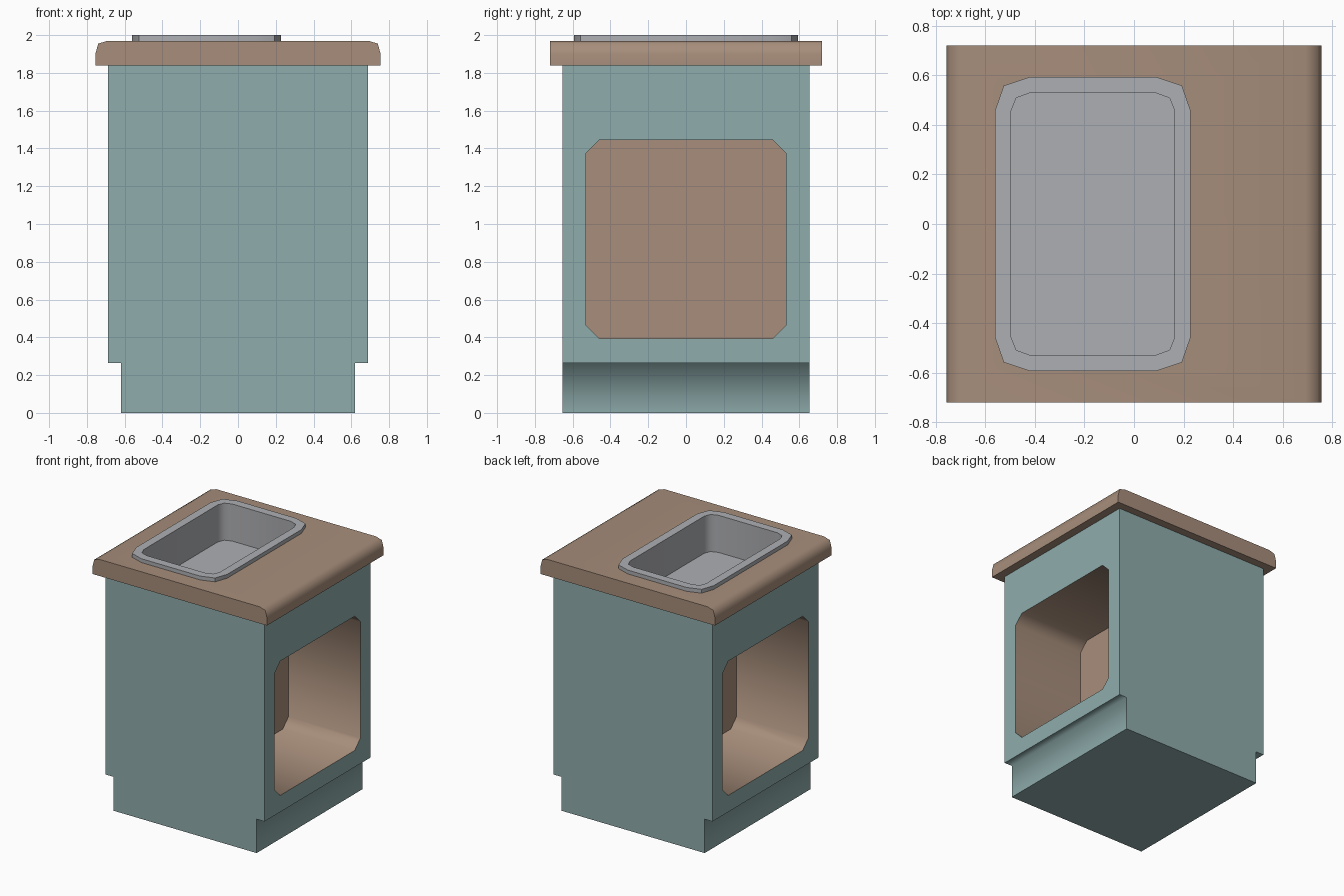
import bpy, bmesh, math

if "Cube" in bpy.data.objects:
    bpy.data.objects.remove(bpy.data.objects["Cube"])


def material(name, r, g, b):
    m = bpy.data.materials.new(name)
    m.use_nodes = True
    m.diffuse_color = (r, g, b, 1)
    m.node_tree.nodes["Principled BSDF"].inputs["Base Color"].default_value = (r, g, b, 1)
    return m


teal = material("teal paint", 0.275, 0.413, 0.413)
wood = material("warm wood", 0.386, 0.27, 0.198)
steel = material("sink grey", 0.423, 0.429, 0.451)


def cut_corners(a0, a1, b0, b1, corner):
    """Rectangle whose corners are replaced by inset points."""
    pts = []
    for a, b, sa, sb in ((a0, b0, 1, 1), (a1, b0, -1, 1), (a1, b1, -1, -1), (a0, b1, 1, -1)):
        order = corner if sa == sb else corner[::-1]
        pts += [(a + sa * da, b + sb * db) for da, db in order]
    return pts


def loft(name, loops, *mats):
    """Closed solid through matching loops, capped at both ends."""
    bm = bmesh.new()
    rings = [[bm.verts.new(p) for p in loop] for loop in loops]
    n = len(rings[0])
    for r, s in zip(rings, rings[1:]):
        for i in range(n):
            j = (i + 1) % n
            bm.faces.new((r[i], r[j], s[j], s[i]))
    bm.faces.new(rings[0])
    bm.faces.new(rings[-1])
    bmesh.ops.recalc_face_normals(bm, faces=bm.faces)
    me = bpy.data.meshes.new(name)
    bm.to_mesh(me)
    bm.free()
    for m in mats:
        me.materials.append(m)
    ob = bpy.data.objects.new(name, me)
    bpy.context.collection.objects.link(ob)
    return ob


def carve(ob, cutter):
    bpy.context.view_layer.objects.active = ob
    mod = ob.modifiers.new("carve", "BOOLEAN")
    mod.operation = "DIFFERENCE"
    mod.solver = "EXACT"
    mod.object = cutter
    bpy.ops.object.modifier_apply(modifier=mod.name)


def smooth(ob, degrees):
    bpy.ops.object.select_all(action="DESELECT")
    ob.select_set(True)
    bpy.context.view_layer.objects.active = ob
    bpy.ops.object.shade_smooth_by_angle(angle=math.radians(degrees))


def along_y(half, depth):
    """Mirrored x-z profile swept from front to back."""
    pts = half + [(-x, z) for x, z in reversed(half)]
    return [[(x, y, z) for x, z in pts] for y in (-depth, depth)]


# Cabinet body with recessed toe kicks, and the worktop with rounded side edges
cabinet = loft("cabinet", along_y([(0.62, 0), (0.62, 0.265), (0.688, 0.265), (0.688, 1.84)], 0.655),
               teal, wood)
worktop = loft("worktop", along_y([(0.755, 1.84), (0.755, 1.9), (0.74, 1.955), (0.69, 1.97)], 0.72),
               wood)

# Open cubby on each side, separated by a central divider
opening = cut_corners(-0.53, 0.53, 0.395, 1.445, [(0, 0.07), (0.07, 0)])
cutters = []
for side in (-1, 1):
    cutter = loft("cubby_cutter", [[(side * x, y, z) for y, z in opening] for x in (0.065, 0.9)])
    carve(cabinet, cutter)
    cutters.append(cutter)

# Sink basin with a raised flat rim
outer = cut_corners(-0.56, 0.228, -0.593, 0.593, [(0, 0.135), (0.035, 0.035), (0.14, 0)])
inner = cut_corners(-0.495, 0.163, -0.528, 0.528, [(0, 0.07), (0.02, 0.02), (0.075, 0)])
shell = cut_corners(-0.51, 0.178, -0.543, 0.543, [(0, 0.075), (0.022, 0.022), (0.08, 0)])
levels = [(inner, 1.71), (inner, 2), (outer, 2), (outer, 1.97), (shell, 1.97), (shell, 1.695)]
sink = loft("sink", [[(x, y, z) for x, y in loop] for loop, z in levels], steel)

# Hole for the basin through worktop and cabinet top
hole = loft("sink_cutter", [[(x, y, z) for x, y in shell] for z in (1.69, 2.1)])
cutters.append(hole)
for ob in (cabinet, worktop):
    carve(ob, hole)
for ob in cutters:
    bpy.data.objects.remove(ob)

# Wood lining on the cubby faces
for p in cabinet.data.polygons:
    c = p.center
    p.material_index = int(abs(c.x) < 0.68 and abs(c.y) < 0.54 and 0.3 < c.z < 1.5)

smooth(cabinet, 50)
smooth(worktop, 65)
smooth(sink, 50)

# Soft inner corner where each toe kick meets the overhang
verts = cabinet.data.vertices
for e in cabinet.data.edges:
    if all(abs(abs(verts[i].co.x) - 0.62) < 0.01 and abs(verts[i].co.z - 0.265) < 0.01 for i in e.vertices):
        e.use_edge_sharp = False
